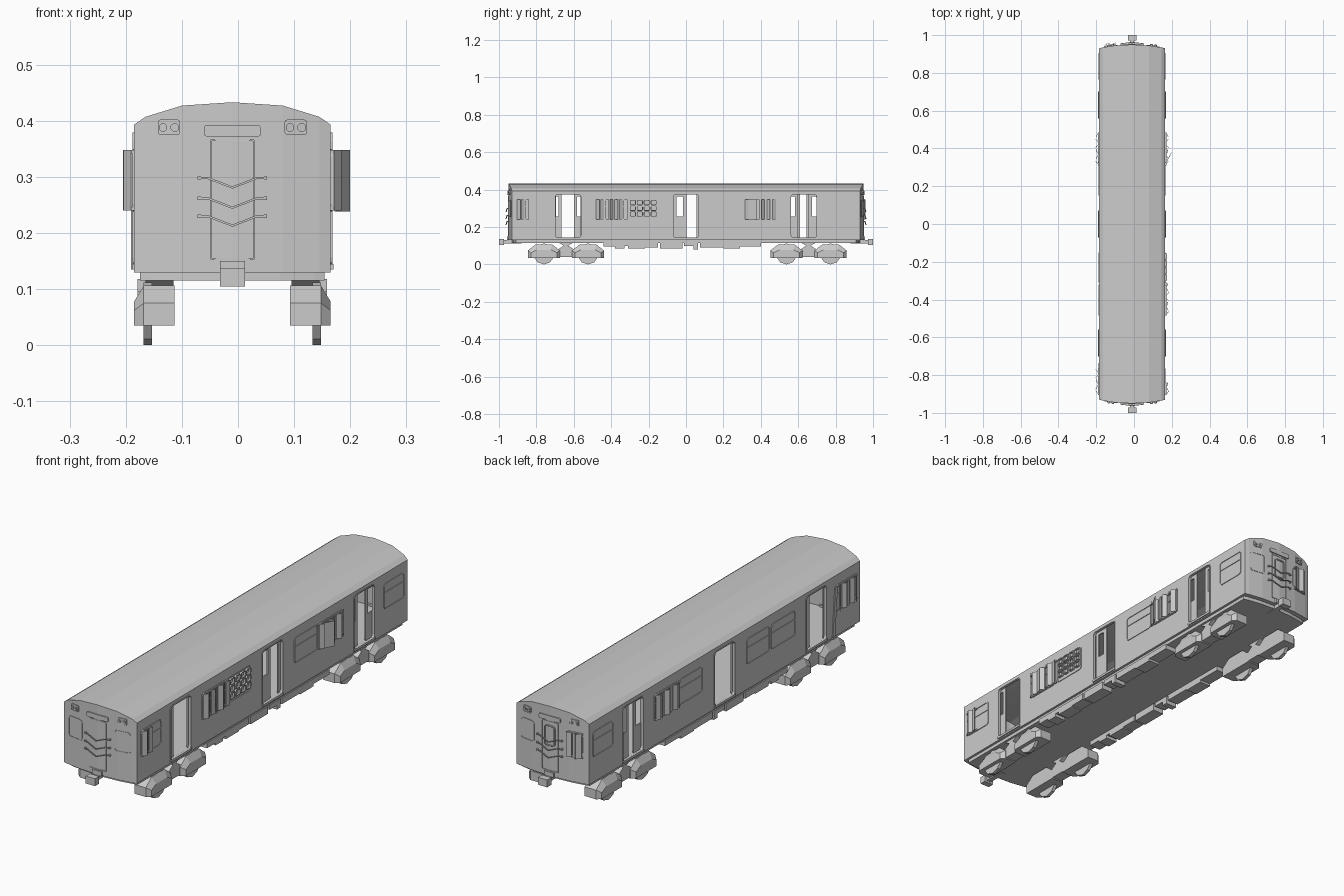
import bpy, bmesh, math

if "Cube" in bpy.data.objects:
    bpy.data.objects.remove(bpy.data.objects["Cube"])

CX = -0.01                      # body centre line
U = [-.175, -.155, -.09, 0, .09, .155, .175]
TOP = [.393, .407, .427, .433, .427, .407, .393]
END = [.93, .935, .945, .95, .945, .935, .93]
parts = {}


def loft(name, loops, closed=False):
    """Skin a list of equal-length point loops; capped unless closed."""
    bm = parts.setdefault(name, bmesh.new())
    rows = [[bm.verts.new(p) for p in l] for l in loops]
    n, m = len(rows[0]), len(rows)
    for i in range(m if closed else m - 1):
        a, b = rows[i], rows[(i + 1) % m]
        for j in range(n):
            k = (j + 1) % n
            bm.faces.new((a[j], a[k], b[k], b[j]))
    if not closed:
        bm.faces.new(rows[0])
        bm.faces.new(rows[-1])


def side(s):                    # wall coordinates: u along, v up, d outward
    return lambda u, v, d: (CX + s * (.175 + d), u, v)


def end(s):
    def f(u, v, d):
        i = max(k for k in range(6) if U[k] <= max(u, -.175))
        t = (u - U[i]) / (U[i + 1] - U[i])
        return (CX + u, s * (END[i] + t * (END[i + 1] - END[i]) + d), v)
    return f


def world(x, z, y):
    return (CX + x, y, z)


def rect(u0, u1, v0, v1, r=0, seg=3):
    """Rectangle with rounded corners."""
    if not r:
        return [(u0, v0), (u1, v0), (u1, v1), (u0, v1)]
    out = []
    for cu, cv, a0 in ((u1 - r, v1 - r, 0), (u0 + r, v1 - r, 90), (u0 + r, v0 + r, 180), (u1 - r, v0 + r, 270)):
        for k in range(seg + 1):
            a = math.radians(a0 + 90 * k / seg)
            out.append((cu + r * math.cos(a), cv + r * math.sin(a)))
    return out


def plate(name, P, pts, d0, d1):
    loft(name, [[P(u, v, d) for u, v in pts] for d in (d0, d1)])


def box(name, P, u0, u1, v0, v1, d0, d1):
    plate(name, P, rect(u0, u1, v0, v1), d0, d1)


def ring(name, P, u0, u1, v0, v1, w, r, d0, d1):
    o = rect(u0, u1, v0, v1, r)
    i = rect(u0 + w, u1 - w, v0 + w, v1 - w, max(r - w, .002))
    loft(name, [[P(u, v, d) for u, v in l] for l, d in ((o, d0), (o, d1), (i, d1), (i, d0))], True)


def slat(P, u, v0, v1, ang, w=.011, d=.011):
    """Upright board twisted about its own length."""
    c, s, t = math.cos(ang) * w, math.sin(ang) * w, .0015
    q = [(u - c, d - s - t), (u + c, d + s - t), (u + c, d + s + t), (u - c, d - s + t)]
    loft("window_slats", [[P(a, v, b) for a, b in q] for v in (v0, v1)])


def carbody(name, k, z0, dz, dy):
    """Arched roof section with bowed ends, built as a grid of columns."""
    loft(name, [[(CX + u * k, y0 * -1 + dy, z0), (CX + u * k, y0 - dy, z0),
                 (CX + u * k, y0 - dy, t - dz), (CX + u * k, dy - y0, t - dz)]
                for u, t, y0 in zip(U, TOP, END)])


# Hollow car body, cavity and doorway cutters
carbody("body_shell", 1, .13, 0, 0)
carbody("cavity_cutter", .95, .142, .009, .01)
for yc in (-.63, 0, .63):
    plate("door_cutter", lambda u, v, d: (d, u, v), rect(yc - .068, yc + .068, .143, .375, .014), -.3, .3)

# Underframe and equipment boxes along both edges
carbody("underframe", .94, .115, 0, .02)
for v in parts["underframe"].verts:
    v.co.z = min(v.co.z, .134)
for s in (-1, 1):
    for y0, y1, z in ((-.44, -.38, .095), (-.38, -.33, .085), (-.33, -.31, .098), (-.31, -.22, .085),
                      (-.22, -.15, .09), (-.14, -.02, .085), (-.01, .04, .098), (.04, .065, .08),
                      (.075, .2, .09), (.2, .29, .085), (.29, .4, .095)):
        box("equipment_boxes", side(s), y0, y1, z, .118, -.06, -.006)

# Side walls: doors, thresholds, windows
leaves = {1: (-.70, -.53, -.033, .09, .565, .69), -1: (-.73, -.565, -.1, .1, .575, .68)}
wins = [(-.905, -.765), (-.485, -.32), (-.31, -.15), (.15, .31), (.32, .485), (.765, .905)]
for s in (-1, 1):
    P = side(s)
    for yc in leaves[s]:
        ring("door_leaves", P, yc - .035, yc + .035, .143, .38, .018, .004, -.016, -.010)
        box("door_leaves", P, yc - .02, yc + .02, .155, .255, -.016, -.010)
    for yc in (-.63, 0, .63):
        box("door_thresholds", P, yc - .072, yc + .072, .135, .145, -.004, .005)
        ring("door_frames", P, yc - .072, yc + .072, .14, .379, .004, .016, -.002, .003)
    for a, b in wins:
        ring("window_frames", P, a, b, .238, .35, .004, .014, -.002, .003)
        box("window_frames", P, a + .003, b - .003, .308, .312, -.002, .003)


# Slatted covers over some windows
def cover(P, u0, u1, n):
    for z in (.243, .345):
        box("window_slats", P, u0, u1, z - .003, z + .003, 0, .006)
    for i in range(n):
        slat(P, u0 + (i + .5) * (u1 - u0) / n, .24, .348, (.65, -.5, .25, -.7)[i % 4])


cover(side(1), -.905, -.84, 3)
cover(side(1), -.485, -.31, 7)
cover(side(1), .31, .485, 6)
cover(side(-1), .31, .485, 6)
cover(side(-1), -.905, -.765, 5)
cover(end(1), -.15, -.085, 3)
slat(side(1), .355, .238, .348, .5, .026, .021)
# Row of small rounded panes
for i in range(4):
    for z in (.255, .286, .317):
        ring("grille_panes", side(1), -.30 + i * .037, -.268 + i * .037, z, z + .028, .004, .007, 0, .009)
# Leaning loose strip by the last left window
Q = side(-1)
loft("loose_strip", [[Q(y + a, z, d) for a, d in ((-.008, .002), (.008, .002), (.008, .006), (-.008, .006))]
                     for y, z in ((-.745, .135), (-.762, .345))])

# Car ends: door, windows, sign, lamps, safety bars, coupler
for s in (-1, 1):
    P = end(s)
    ring("end_doors", P, -.04, .04, .152, .367, .003, .003, -.002, .003)
    if s == 1:
        ring("end_doors", P, -.026, .026, .26, .35, .005, .012, -.002, .005)
    plate("sign_box", P, rect(-.051, .051, .372, .392, .005), -.003, .006)
    for m in (-1, 1):
        c = m * .113
        ring("end_windows", P, c - .036, c + .036, .253, .345, .004, .012, -.002, .002)
        plate("lamp_plates", P, rect(c - .02, c + .02, .375, .402, .005), -.003, .004)
        for o in (-.0105, .0105):
            for r0, d1 in ((.008, .008), (.005, .010)):
                plate("headlamps", P, [(c + o + r0 * math.cos(k * math.pi / 4 + .39),
                                        .388 + r0 * math.sin(k * math.pi / 4 + .39)) for k in range(8)], .002, d1)
    for z in (.298, .262, .23):
        path = [(-.06, 0, -.002), (-.058, 0, .008), (-.044, 0, .009), (0, -.017, .012),
                (.044, 0, .009), (.058, 0, .008), (.06, 0, -.002)]
        loft("safety_bars", [[P(u, z + h + a, d + b) for a, b in ((-.002, -.002), (.002, -.002), (.002, .002), (-.002, .002))]
                             for u, h, d in path])
        for m in (-1, 1):
            box("safety_bars", P, m * .059 - .003, m * .059 + .003, z - .003, z + .003, -.002, .010)
    box("coupler", world, -.0225, .0225, .105, .137, s * .972, s * 1.0)
    box("coupler", world, -.011, .011, .113, .131, s * .88, s * .975)
    box("coupler", world, -.0225, .0225, .131, .15, s * .93, s * .957)
    for m in (-.011, .011):
        ring("coupler_sockets", world, m - .006, m + .006, .115, .128, .002, .002, s * .998, s * 1.0)

# Bogies: two bevelled axle housings per side, a waisted centre and faceted wheels
hexa = [(-.085, .035), (-.085, .075), (-.045, .106), (.045, .106), (.085, .075), (.085, .035)]
face = [(-.07, .035), (-.07, .062), (-.038, .078), (.038, .078), (.07, .062), (.07, .035)]
waist = [(-.05, .04), (-.05, .075), (-.012, .1), (-.055, .126), (.055, .126), (.012, .1), (.05, .075), (.05, .04)]
for yb in (-.642, .655):
    for s in (-1, 1):
        for o in (-.118, .118):
            yc = yb + o
            loft("bogie_frames", [[(CX + s * x, yc + y, z) for y, z in pr]
                                  for x, pr in ((.103, hexa), (.158, hexa), (.175, face))])
            loft("wheels", [[(CX + s * x, yc + .056 * math.cos((k + .5) * math.pi / 5), .0533 + .056 * math.sin((k + .5) * math.pi / 5 + .0))
                             for k in range(10)] for x in (.143, .158)])
        loft("bogie_bolsters", [[(CX + s * x, yb + y, z) for y, z in waist] for x in (.105, .155)])
    box("bogie_plate", world, -.15, .15, .116, .13, yb - .2, yb + .16)

# Make objects
objs = {}
for name, bm in parts.items():
    bmesh.ops.recalc_face_normals(bm, faces=bm.faces)
    if name == "wheels":
        low = min(v.co.z for v in bm.verts)
        bmesh.ops.translate(bm, verts=bm.verts, vec=(0, 0, -low))
    me = bpy.data.meshes.new(name)
    bm.to_mesh(me)
    bm.free()
    objs[name] = bpy.data.objects.new(name, me)
    bpy.context.collection.objects.link(objs[name])

# Carve the body, then drop the cutters
body = objs["body_shell"]
for c in ("cavity_cutter", "door_cutter"):
    mod = body.modifiers.new(c, "BOOLEAN")
    mod.operation, mod.solver, mod.object = "DIFFERENCE", "EXACT", objs[c]
    objs[c].hide_render = True
bpy.context.view_layer.update()
carved = bpy.data.meshes.new_from_object(body.evaluated_get(bpy.context.evaluated_depsgraph_get()))
body.modifiers.clear()
body.data = carved
for c in ("cavity_cutter", "door_cutter"):
    bpy.data.objects.remove(objs[c])
